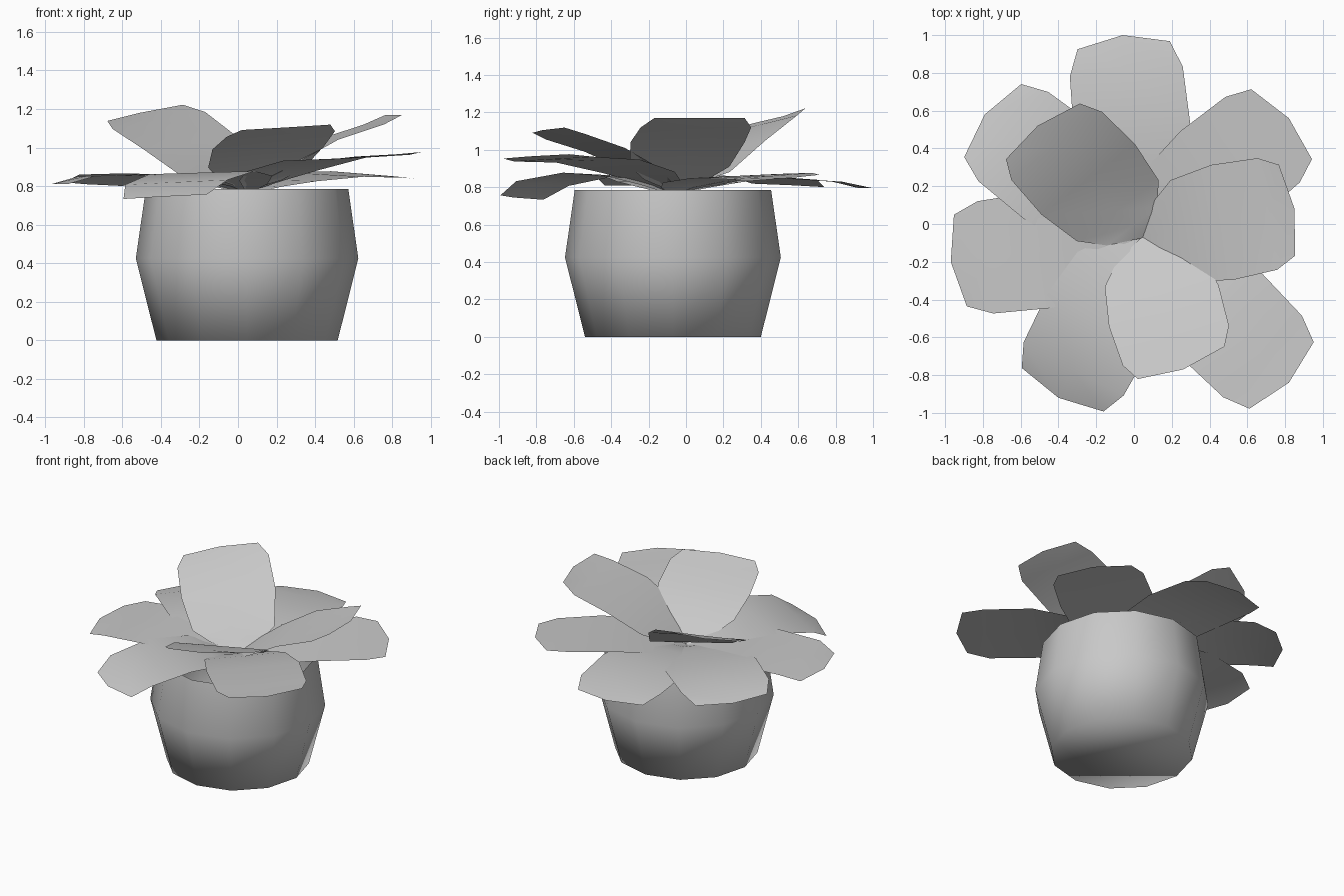
import bpy, bmesh
from math import cos, sin, pi, radians
from mathutils import Vector

cube = bpy.data.objects.get("Cube")
if cube:
    bpy.data.objects.remove(cube)

grey = bpy.data.materials.new("plain_grey")
grey.use_nodes = True
colour = (0.58, 0.58, 0.58, 1)
grey.diffuse_color = colour
grey.node_tree.nodes["Principled BSDF"].inputs["Base Color"].default_value = colour

CENTRE = Vector((0.047, -0.07, 0))


def finish(name, bm):
    mesh = bpy.data.meshes.new(name)
    for face in bm.faces:
        face.smooth = True
    bm.to_mesh(mesh)
    bm.free()
    mesh.materials.append(grey)
    obj = bpy.data.objects.new(name, mesh)
    bpy.context.collection.objects.link(obj)
    return obj


# Pot: twelve-sided turned shape, closed at the bottom
def make_pot(profile, sides=12):
    bm = bmesh.new()
    rings = []
    for radius, z in profile:
        turn = [2 * pi * i / sides for i in range(sides)]
        rings.append([bm.verts.new(CENTRE + Vector((radius * cos(a), radius * sin(a), z)))
                      for a in turn])
    bm.faces.new(rings[0][::-1])
    for low, high in zip(rings, rings[1:]):
        for i in range(sides):
            j = (i + 1) % sides
            bm.faces.new((low[i], low[j], high[j], high[i]))
    finish("pot", bm)


# Leaf outline rows: edge distance, middle distance, half width
OUTLINE = [(0, 0, 0.01), (0.1, 0.1, 0.17), (0.24, 0.24, 0.27), (0.52, 0.52, 0.31),
           (0.82, 0.83, 0.3), (0.95, 1.0, 0.245)]


# Leaf: a thin bent sheet, heights run from root to tip, roll tilts it sideways
def make_leaf(name, angle, tip, heights, roll=0.0):
    a = radians(angle)
    along, side = Vector((cos(a), sin(a), 0)), Vector((-sin(a), cos(a), 0))
    reach = Vector((tip[0], tip[1], 0)) - CENTRE
    length, drift = reach.dot(along), reach.dot(side)
    bm = bmesh.new()
    rows = []
    for (t_edge, t_mid, half), z in zip(OUTLINE, heights):
        row = []
        for s in (-1, 0, 1):
            t = t_edge if s else t_mid
            across = s * half
            row.append(bm.verts.new(CENTRE + along * (length * t) + side * (across + drift * t)
                                    + Vector((0, 0, z + roll * across * t))))
        rows.append(row)
    for near, far in zip(rows, rows[1:]):
        for k in (0, 1):
            bm.faces.new((near[k], far[k], far[k + 1], near[k + 1]))
    finish(name, bm)


make_pot([(0.47, 0), (0.577, 0.425), (0.525, 0.785)])

# Lower ring of spreading leaves
flat = (0.76, 0.8, 0.83, 0.86, 0.85, 0.81)
make_leaf("back_leaf", 95, (-0.06, 1.0), (0.76, 0.8, 0.83, 0.85, 0.83, 0.795))
make_leaf("back_right_side_leaf", 142, (-0.79, 0.58), flat, 0.04)
make_leaf("right_side_leaf", -172, (-0.97, -0.2), flat)
make_leaf("front_right_side_leaf", -118, (-0.4, -0.92), (0.76, 0.81, 0.85, 0.87, 0.82, 0.745), 0.05)
make_leaf("front_left_side_leaf", -44, (0.82, -0.84), (0.77, 0.83, 0.88, 0.94, 0.95, 0.965), 0.05)
make_leaf("back_left_side_leaf", 41, (0.82, 0.56), (0.76, 0.8, 0.83, 0.86, 0.86, 0.85), 0.07)

# Upper ring of raised leaves
make_leaf("upper_front_leaf", -69.5, (0.26, -0.77), (0.78, 0.83, 0.9, 1.0, 1.07, 1.105), 0.06)
make_leaf("upper_left_leaf", 10, (0.85, 0.08), (0.78, 0.84, 0.91, 1.04, 1.12, 1.17))
make_leaf("upper_right_leaf", 127, (-0.51, 0.52), (0.78, 0.83, 0.87, 1.02, 1.14, 1.18), -0.18)
